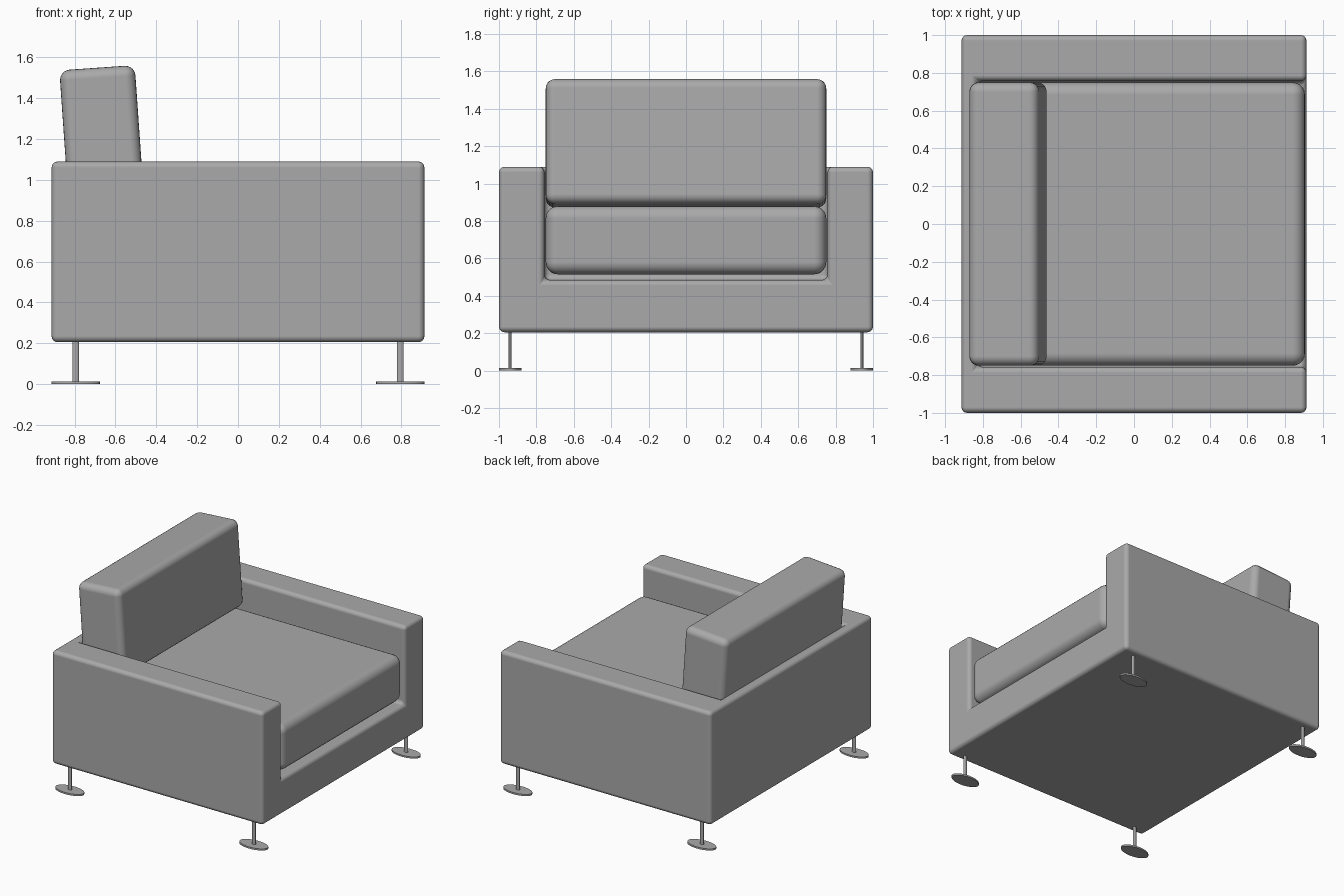
import bpy
import bmesh
from math import radians
from mathutils import Matrix

if "Cube" in bpy.data.objects:
    bpy.data.objects.remove(bpy.data.objects["Cube"], do_unlink=True)


def make_material(name, color):
    mat = bpy.data.materials.new(name)
    mat.use_nodes = True
    mat.diffuse_color = color
    mat.node_tree.nodes["Principled BSDF"].inputs["Base Color"].default_value = color
    return mat


grey = make_material("grey upholstery", (0.4, 0.4, 0.4, 1))


def add_object(name, bm):
    mesh = bpy.data.meshes.new(name)
    bm.to_mesh(mesh)
    bm.free()
    mesh.materials.append(grey)
    obj = bpy.data.objects.new(name, mesh)
    bpy.context.collection.objects.link(obj)
    return obj


def box(name, low, high):
    """Axis-aligned box between two corners, with its origin in the middle."""
    size = [h - l for l, h in zip(low, high)]
    bm = bmesh.new()
    bmesh.ops.create_cube(bm, size=1, matrix=Matrix.Diagonal((*size, 1)))
    obj = add_object(name, bm)
    obj.location = [(l + h) / 2 for l, h in zip(low, high)]
    return obj


def activate(obj):
    bpy.ops.object.select_all(action="DESELECT")
    obj.select_set(True)
    bpy.context.view_layer.objects.active = obj


def soften(obj, radius, segments=4):
    bevel = obj.modifiers.new("rounded edges", "BEVEL")
    bevel.width = radius
    bevel.segments = segments
    bevel.limit_method = "ANGLE"
    bevel.harden_normals = True
    activate(obj)
    bpy.ops.object.shade_smooth()


# Frame: one block with the seat well cut out, leaving base, arms and back
frame = box("frame", (-0.913, -1, 0.205), (0.913, 1, 1.09))
well = box("well_cutter", (-0.83, -0.757, 0.485), (1.2, 0.757, 1.4))
well.hide_render = True
cut = frame.modifiers.new("seat well", "BOOLEAN")
cut.operation = "DIFFERENCE"
cut.object = well
activate(frame)
bpy.ops.object.modifier_apply(modifier=cut.name)
bpy.data.objects.remove(well, do_unlink=True)
soften(frame, 0.03)

# Cushions
seat = box("seat_cushion", (-0.83, -0.75, 0.515), (0.905, 0.75, 0.88))
soften(seat, 0.065, 5)
back = box("back_cushion", (-0.852, -0.75, 0.88), (-0.482, 0.75, 1.55))
back.rotation_euler.y = radians(-4)
soften(back, 0.05, 5)


# Legs: flattened stems on oval feet
def oval(bm, x_radius, y_radius, bottom, top):
    shape = Matrix.Translation((0, 0, (bottom + top) / 2)) @ Matrix.Diagonal(
        (x_radius, y_radius, top - bottom, 1))
    bmesh.ops.create_cone(bm, cap_ends=True, segments=32, radius1=1, radius2=1,
                          depth=1, matrix=shape)


for end, x in (("front", 0.795), ("back", -0.795)):
    for side, y in (("left", 0.94), ("right", -0.94)):
        bm = bmesh.new()
        oval(bm, 0.016, 0.008, 0.01, 0.22)
        oval(bm, 0.118, 0.06, 0, 0.013)
        leg = add_object(f"{end}_{side}_leg", bm)
        leg.location = (x, y, 0)
        activate(leg)
        bpy.ops.object.shade_smooth_by_angle(angle=radians(40))
